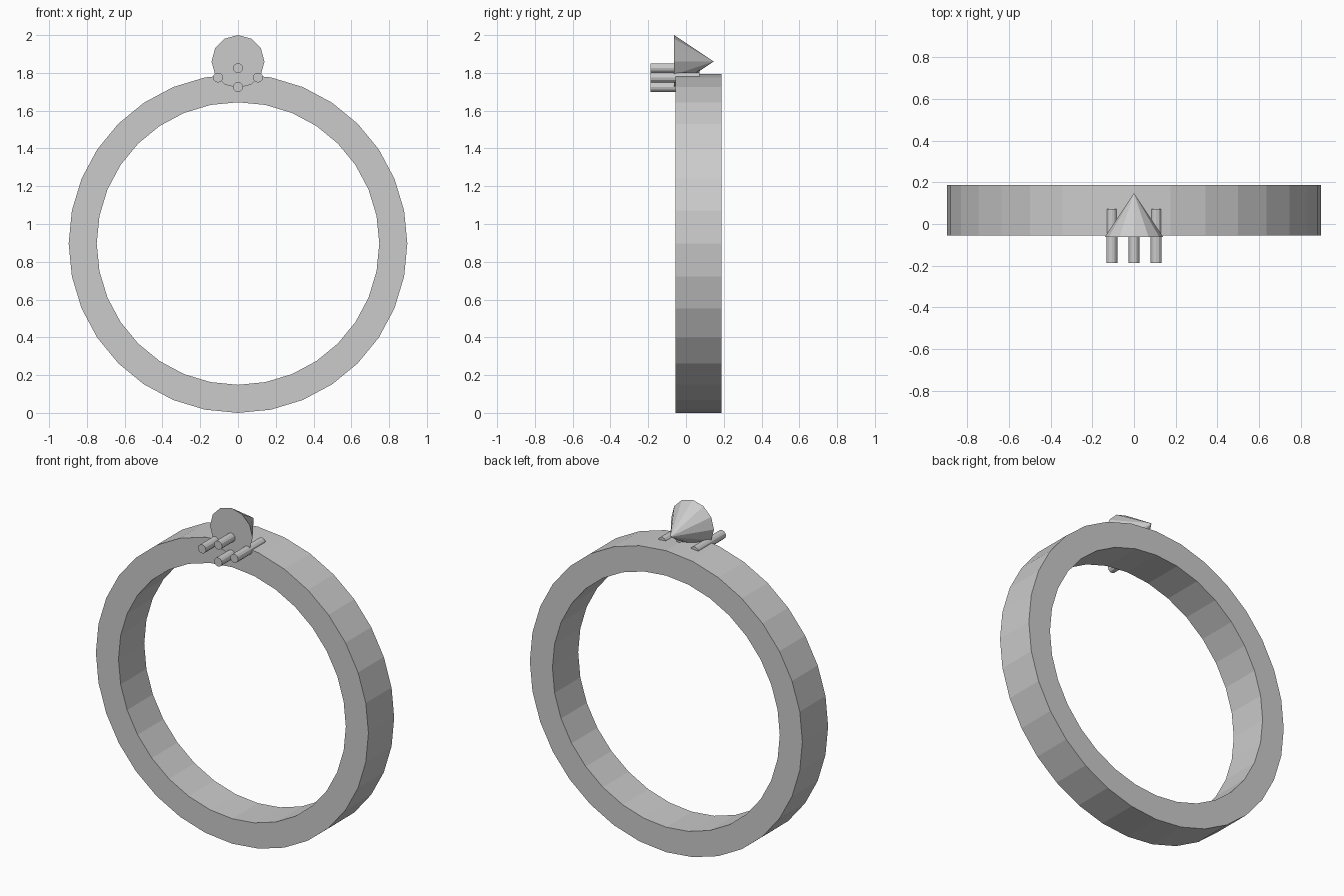
import bpy, bmesh, math

if "Cube" in bpy.data.objects:
    bpy.data.objects.remove(bpy.data.objects["Cube"])

RING_Z = 0.8966


def make_object(name, bm):
    bmesh.ops.recalc_face_normals(bm, faces=bm.faces)
    mesh = bpy.data.meshes.new(name)
    bm.to_mesh(mesh)
    bm.free()
    obj = bpy.data.objects.new(name, mesh)
    bpy.context.collection.objects.link(obj)
    return obj


def circle(bm, sides, radius, x, y, z):
    # Upright circle facing the front, with a vertex at the top
    steps = [2 * math.pi * i / sides for i in range(sides)]
    return [bm.verts.new((x + radius * math.sin(a), y, z + radius * math.cos(a))) for a in steps]


def bridge(bm, a, b):
    for i in range(len(a)):
        j = (i + 1) % len(a)
        bm.faces.new((a[i], a[j], b[j], b[i]))


# Band: square-edged ring with 32 flat sides
bm = bmesh.new()
loops = [circle(bm, 32, r, 0, y, RING_Z)
         for r, y in ((0.8966, -0.055), (0.8966, 0.187), (0.748, 0.187), (0.748, -0.055))]
for k in range(4):
    bridge(bm, loops[k], loops[(k + 1) % 4])
make_object("ring_band", bm)

# Gem: 12-sided cone pointing backwards
bm = bmesh.new()
base = circle(bm, 12, 0.14, 0, -0.063, 1.86)
tip = bm.verts.new((0, 0.147, 1.86))
bm.faces.new(base)
for i in range(12):
    bm.faces.new((base[i], base[(i + 1) % 12], tip))
make_object("gem", bm)

# Four small prongs around the setting
for name, x, z in (("left", -0.106, 1.775), ("right", 0.106, 1.775),
                   ("upper", 0, 1.825), ("lower", 0, 1.725)):
    bm = bmesh.new()
    front = circle(bm, 12, 0.026, x, -0.187, z)
    back = circle(bm, 12, 0.026, x, 0.072, z)
    bridge(bm, front, back)
    bm.faces.new(front)
    bm.faces.new(back)
    make_object("prong_" + name, bm)
